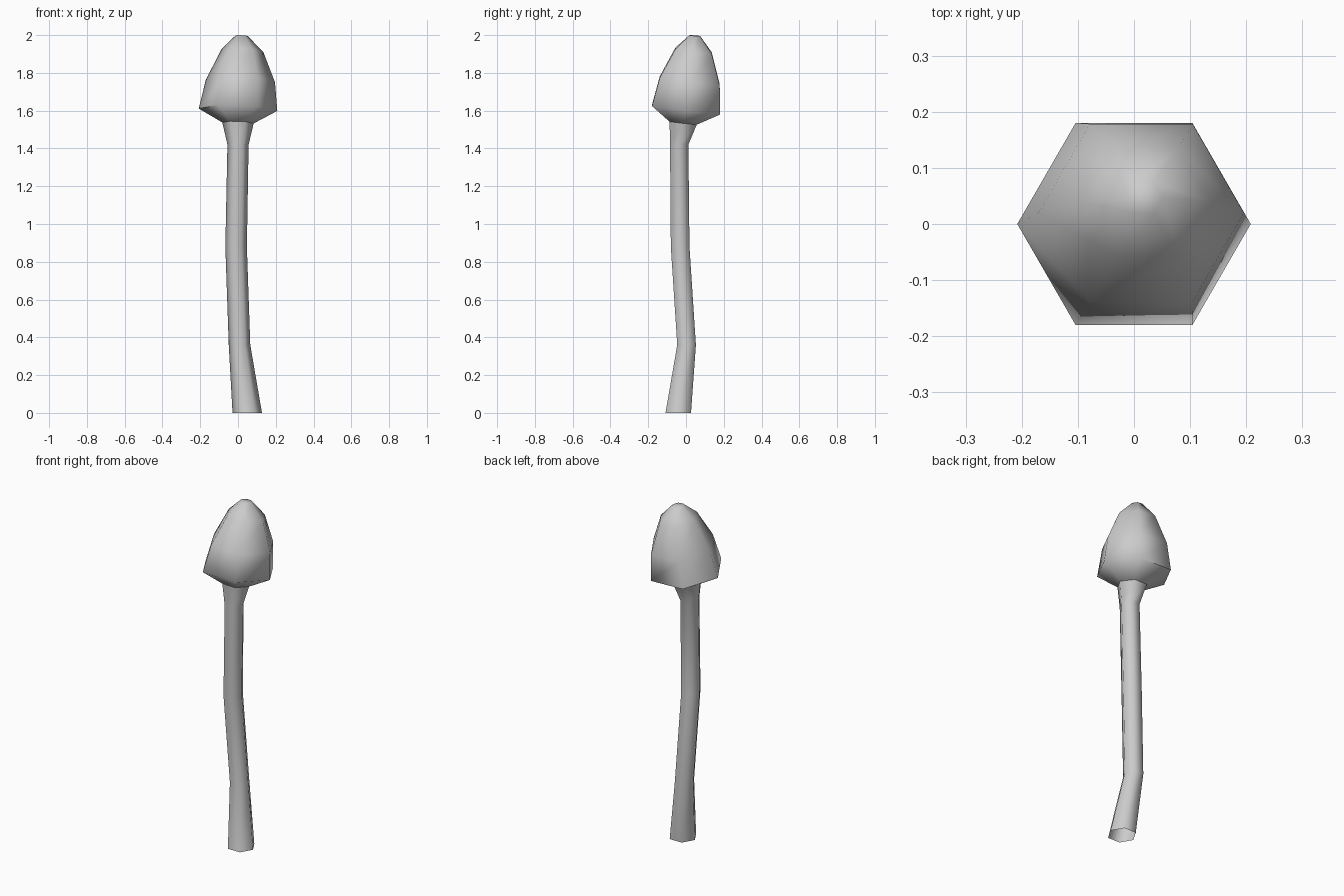
import bpy, bmesh, math

if "Cube" in bpy.data.objects:
    bpy.data.objects.remove(bpy.data.objects["Cube"])

SIDES = 6


def loft(name, rings, cap_end=False, sharp=60):
    """Skin hexagonal rings: (x, y, z, radius, slope along x, slope along y)."""
    bm = bmesh.new()
    loops = []
    for cx, cy, cz, r, sx, sy in rings:
        loop = []
        for i in range(SIDES):
            a = math.tau * i / SIDES
            dx, dy = r * math.cos(a), r * math.sin(a)
            loop.append(bm.verts.new((cx + dx, cy + dy, cz + sx * dx + sy * dy)))
        loops.append(loop)
    for low, high in zip(loops, loops[1:]):
        for i in range(SIDES):
            j = (i + 1) % SIDES
            bm.faces.new((low[i], low[j], high[j], high[i]))
    if cap_end:
        bm.faces.new(loops[-1])
    mesh = bpy.data.meshes.new(name)
    bm.to_mesh(mesh)
    bm.free()
    obj = bpy.data.objects.new(name, mesh)
    bpy.context.collection.objects.link(obj)
    bpy.ops.object.select_all(action='DESELECT')
    obj.select_set(True)
    bpy.context.view_layer.objects.active = obj
    bpy.ops.object.shade_smooth_by_angle(angle=math.radians(sharp))
    return obj


# Crooked stem, open at the foot and flaring under the cap
loft("stem", [
    (0.049, -0.041, 0.0, 0.078, 0, 0),
    (0.008, 0.003, 0.36, 0.057, 0, 0),
    (-0.010, -0.031, 0.88, 0.057, 0, 0),
    (0.0, -0.036, 1.42, 0.056, 0, 0),
    (0.0, -0.015, 1.535, 0.083, -0.03, -0.11),
], sharp=65)

# Tilted cap: underside, rim, bell and rounded tip
loft("cap", [
    (0.0, -0.015, 1.535, 0.083, -0.03, -0.11),
    (0.0, 0.0, 1.605, 0.208, -0.03, -0.125),
    (0.013, 0.02, 1.757, 0.183, -0.04, -0.135),
    (0.024, 0.040, 1.917, 0.111, -0.08, -0.13),
    (0.020, 0.047, 1.997, 0.032, -0.06, -0.08),
], cap_end=True, sharp=65)
